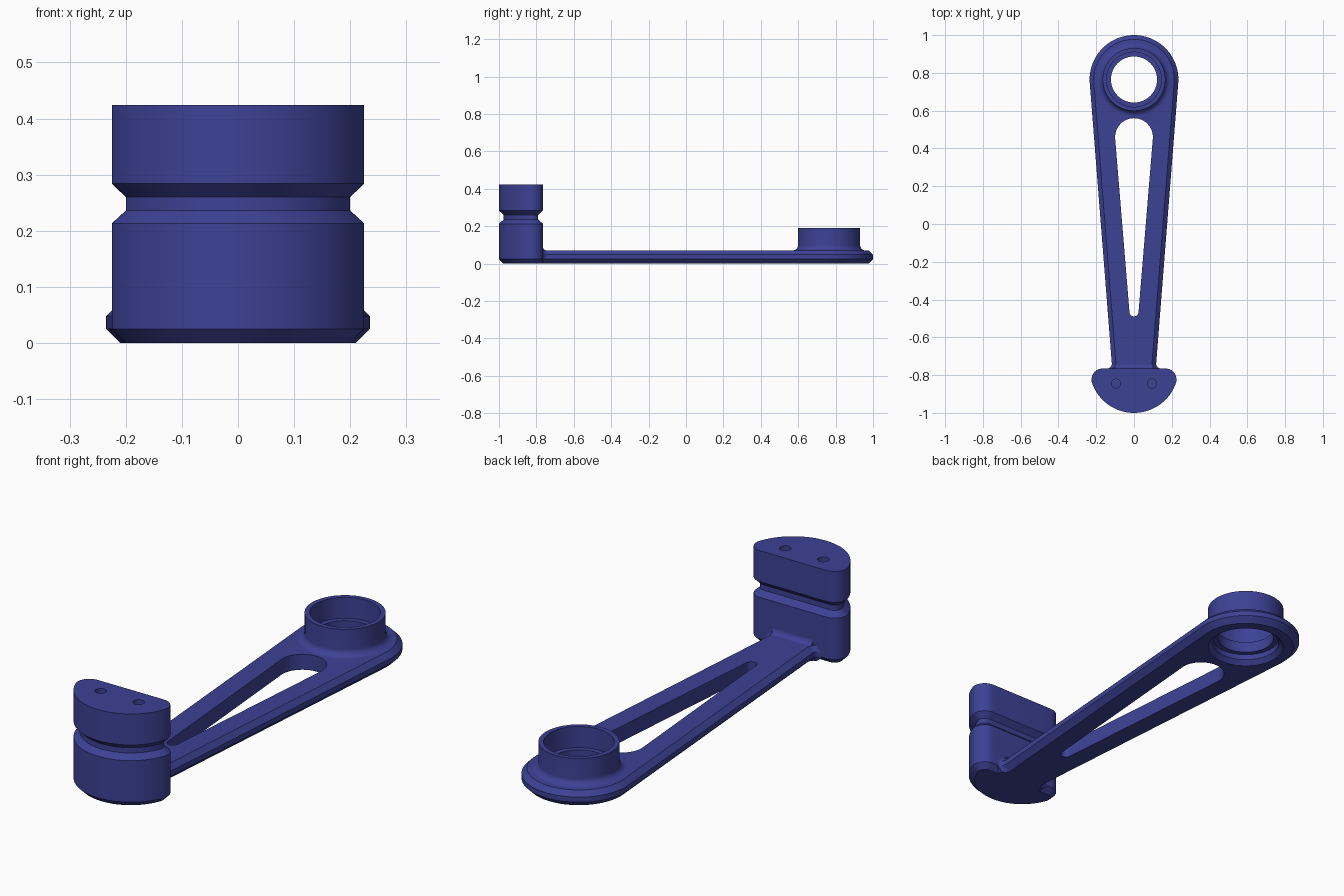
import bpy, bmesh, math

if "Cube" in bpy.data.objects:
    bpy.data.objects.remove(bpy.data.objects["Cube"])

blue = bpy.data.materials.new("deep blue")
blue.diffuse_color = (0.046, 0.054, 0.30, 1)
blue.use_nodes = True
blue.node_tree.nodes["Principled BSDF"].inputs["Base Color"].default_value = blue.diffuse_color
PI = math.pi


def arc(cx, cy, r, a0, a1, n):
    return [(cx + r * math.cos(a0 + (a1 - a0) * i / n),
             cy + r * math.sin(a0 + (a1 - a0) * i / n)) for i in range(n + 1)]


def circle(cx, cy, r, n=64):
    return arc(cx, cy, r, 0, 2 * PI * (n - 1) / n, n - 1)


def loft(bm, sections):
    """Skin (outline, z) sections; return the edge loops of both ends."""
    rings = [[bm.verts.new((x, y, z)) for x, y in pts] for pts, z in sections]
    for a, b in zip(rings, rings[1:]):
        for i in range(len(a)):
            j = (i + 1) % len(a)
            bm.faces.new((a[i], a[j], b[j], b[i]))
    return [[bm.edges.get((r[i - 1], r[i])) for i in range(len(r))]
            for r in (rings[0], rings[-1])]


def cap(bm, *loops):
    """Flat face bounded by the first loop, with the rest as holes."""
    bmesh.ops.triangle_fill(bm, use_beauty=True, use_dissolve=False,
                            edges=[e for l in loops for e in l], normal=(0, 0, 1))


def finish(bm, name):
    bmesh.ops.recalc_face_normals(bm, faces=bm.faces)
    mesh = bpy.data.meshes.new(name)
    bm.to_mesh(mesh)
    bm.free()
    mesh.materials.append(blue)
    ob = bpy.data.objects.new(name, mesh)
    bpy.context.collection.objects.link(ob)
    bpy.ops.object.select_all(action='DESELECT')
    ob.select_set(True)
    bpy.context.view_layer.objects.active = ob
    bpy.ops.object.shade_smooth_by_angle(angle=math.radians(30))


HUB_Y, BLOCK_Y = 0.765, -0.765
R_HUB, R_NECK, FLARE = 0.235, 0.115, 0.025


def arm_outline(d):
    """Tapered arm outline inset by d, flaring into the end block."""
    t = math.asin((R_HUB - R_NECK) / (HUB_Y - BLOCK_Y))
    x = (R_NECK - d) / math.cos(t) + FLARE * math.tan(t)
    flare = arc(x + FLARE, BLOCK_Y + FLARE, FLARE, 1.5 * PI, PI, 6)
    right = [(x + FLARE, -0.81)] + flare
    return (right + arc(0, HUB_Y, R_HUB - d, -t, PI + t, 64)
            + [(-px, py) for px, py in reversed(right)])


def slot_outline():
    y0, r0, y1, r1 = -0.465, 0.024, 0.46, 0.1
    t = math.asin((r1 - r0) / (y1 - y0))
    return arc(0, y1, r1, -t, PI + t, 28) + arc(0, y0, r0, PI + t, 2 * PI - t, 16)


# Arm with chamfered edges, lightening slot and stepped bearing hub
bm = bmesh.new()
outer = loft(bm, [(arm_outline(d), z) for d, z in
                  ((0.025, 0), (0, 0.025), (0, 0.048), (0.022, 0.07))])
slot = loft(bm, [(slot_outline(), 0), (slot_outline(), 0.07)])
hub = [(0.165, 0), (0.145, 0.02), (0.145, 0.045), (0.122, 0.045), (0.122, 0.095),
       (0.145, 0.095), (0.145, 0.19), (0.166, 0.19)]
hub += [(r, z) for r, z in arc(0.196, 0.10, 0.03, PI, 1.5 * PI, 8)]
bore = loft(bm, [(circle(0, HUB_Y, r), z) for r, z in hub])
cap(bm, outer[0], slot[0], bore[0])
cap(bm, outer[1], slot[1], bore[1])
finish(bm, "arm")


def block_outline(d):
    """Half-disc with rounded rear corners, inset by d."""
    a, c = 0.1664, 0.0586
    p = math.atan2(c, a)
    return (arc(0, BLOCK_Y, R_HUB - d, PI + p, 2 * PI - p, 40)
            + arc(a, BLOCK_Y - c, c - d, -p, PI / 2, 12)[1:]
            + arc(-a, BLOCK_Y - c, c - d, PI / 2, PI + p, 12)[:-1])


# Grooved end block with two blind pin holes
bm = bmesh.new()
body = loft(bm, [(block_outline(d), z) for d, z in
                 ((0.025, 0), (0, 0.025), (0, 0.213), (0.025, 0.236),
                  (0.025, 0.26), (0, 0.284), (0, 0.424))])
holes = [loft(bm, [(circle(x, -0.845, 0.024, 24), z) for z in (0.30, 0.424)])
         for x in (-0.095, 0.095)]
cap(bm, body[0])
cap(bm, body[1], holes[0][1], holes[1][1])
for h in holes:
    cap(bm, h[0])
finish(bm, "end_block")

# Fillet where the arm top meets the block
bm = bmesh.new()
profile = arc(BLOCK_Y + 0.022, 0.092, 0.022, PI, 1.5 * PI, 6) + [(BLOCK_Y - 0.01, 0.065),
                                                                (BLOCK_Y - 0.01, 0.092)]
ends = [[bm.verts.new((x, y, z)) for y, z in profile] for x in (-0.1, 0.1)]
for i in range(len(profile)):
    bm.faces.new((ends[0][i - 1], ends[0][i], ends[1][i], ends[1][i - 1]))
for e in ends:
    bm.faces.new(e)
finish(bm, "arm_fillet")
